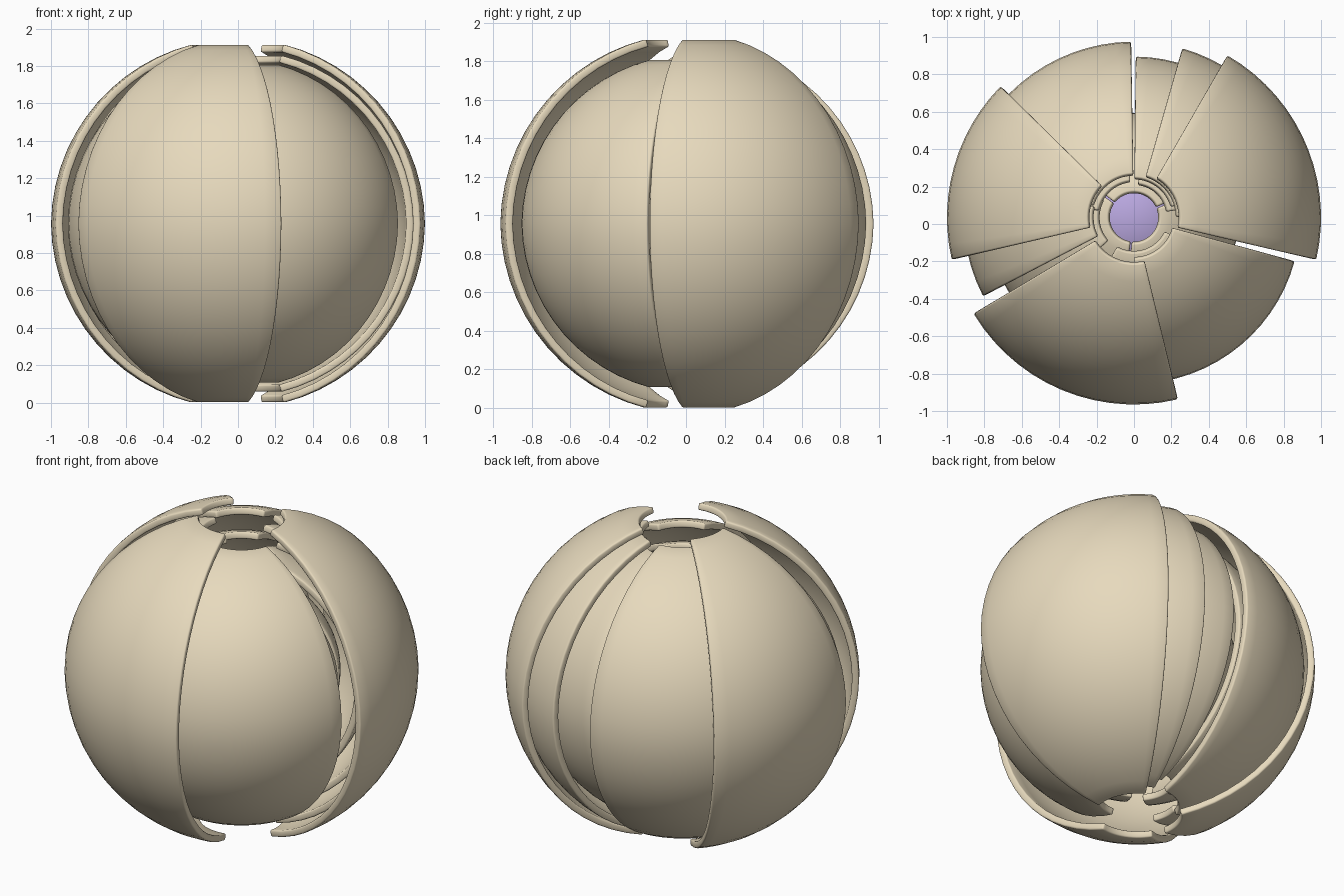
import bpy, bmesh, math

if "Cube" in bpy.data.objects:
    bpy.data.objects.remove(bpy.data.objects["Cube"])

CENTRE = (0, 0.035, 0.957)
KINK = 0.012          # offset that gives the slight crease at the equator
TOP = 0.957           # relative height where the polar opening is cut


def material(name, rgb):
    m = bpy.data.materials.new(name)
    m.diffuse_color = (*rgb, 1)
    m.use_nodes = True
    m.node_tree.nodes["Principled BSDF"].inputs["Base Color"].default_value = m.diffuse_color
    return m


shell_mat = material("shell", (0.80, 0.70, 0.51))
core_mat = material("core", (0.50, 0.40, 0.76))


def profile(n=13):
    """Half outline from bottom opening to top opening, as (radius, height)."""
    big = math.hypot(1, KINK)
    a0, a1 = math.asin(KINK / big), math.asin((TOP + KINK) / big)
    up = [(big * math.cos(a), big * math.sin(a) - KINK)
          for a in (a0 + (a1 - a0) * i / n for i in range(n + 1))]
    return [(r, -z) for r, z in reversed(up[1:])] + up


def petal(name, radius, start, end, thick=0.04):
    """Curved shell panel between two azimuth angles, with rounded edges."""
    bm = bmesh.new()
    cols = max(4, round((end - start) / 5))
    pts = profile()
    grid = []
    for i in range(cols + 1):
        a = math.radians(start + (end - start) * i / cols)
        grid.append([bm.verts.new((radius * r * math.cos(a),
                                   radius * r * math.sin(a), radius * z))
                     for r, z in pts])
    for c0, c1 in zip(grid, grid[1:]):
        for j in range(len(pts) - 1):
            bm.faces.new((c0[j], c1[j], c1[j + 1], c0[j + 1]))
    me = bpy.data.meshes.new(name)
    bm.to_mesh(me)
    bm.free()
    me.materials.append(shell_mat)
    ob = bpy.data.objects.new(name, me)
    ob.location = CENTRE
    bpy.context.collection.objects.link(ob)
    solid = ob.modifiers.new("thickness", "SOLIDIFY")
    solid.thickness, solid.offset = thick, -1
    bev = ob.modifiers.new("soft_edge", "BEVEL")
    bev.width, bev.segments, bev.limit_method = 0.009, 2, "ANGLE"
    bev.angle_limit = math.radians(50)
    bpy.context.view_layer.objects.active = ob
    ob.select_set(True)
    bpy.ops.object.shade_smooth_by_angle(angle=math.radians(35))
    ob.select_set(False)


# Right fan: three panels, each turned further beneath the last
petal("right_outer_petal", 1.0, -13, 60)
petal("right_middle_petal", 0.94, 1, 74)
petal("right_inner_petal", 0.86, 16, 89.3)
# Left fan
petal("left_outer_petal", 1.0, 135.5, 193)
petal("back_petal", 0.94, 91, 164)
petal("left_middle_petal", 0.91, 165, 207.5)
petal("left_inner_petal", 0.78, 150, 222)
# Front fan
petal("front_outer_petal", 1.0, 211, 283.5)
petal("front_inner_petal", 0.89, 270, 344.7)

# Nested inner shells seen through the openings
petal("inner_shell_right", 0.74, 10, 83)
petal("inner_shell_back", 0.80, 96, 169)
petal("inner_shell_front", 0.76, 240, 335)
for i in range(3):
    petal(f"innermost_shell_{i + 1}", 0.56, 25 + 120 * i, 142 + 120 * i)

# Coloured core
bpy.ops.mesh.primitive_uv_sphere_add(segments=32, ring_count=16, radius=0.46,
                                     location=CENTRE)
core = bpy.context.object
core.name = "core"
core.data.materials.append(core_mat)
bpy.ops.object.shade_smooth_by_angle()
